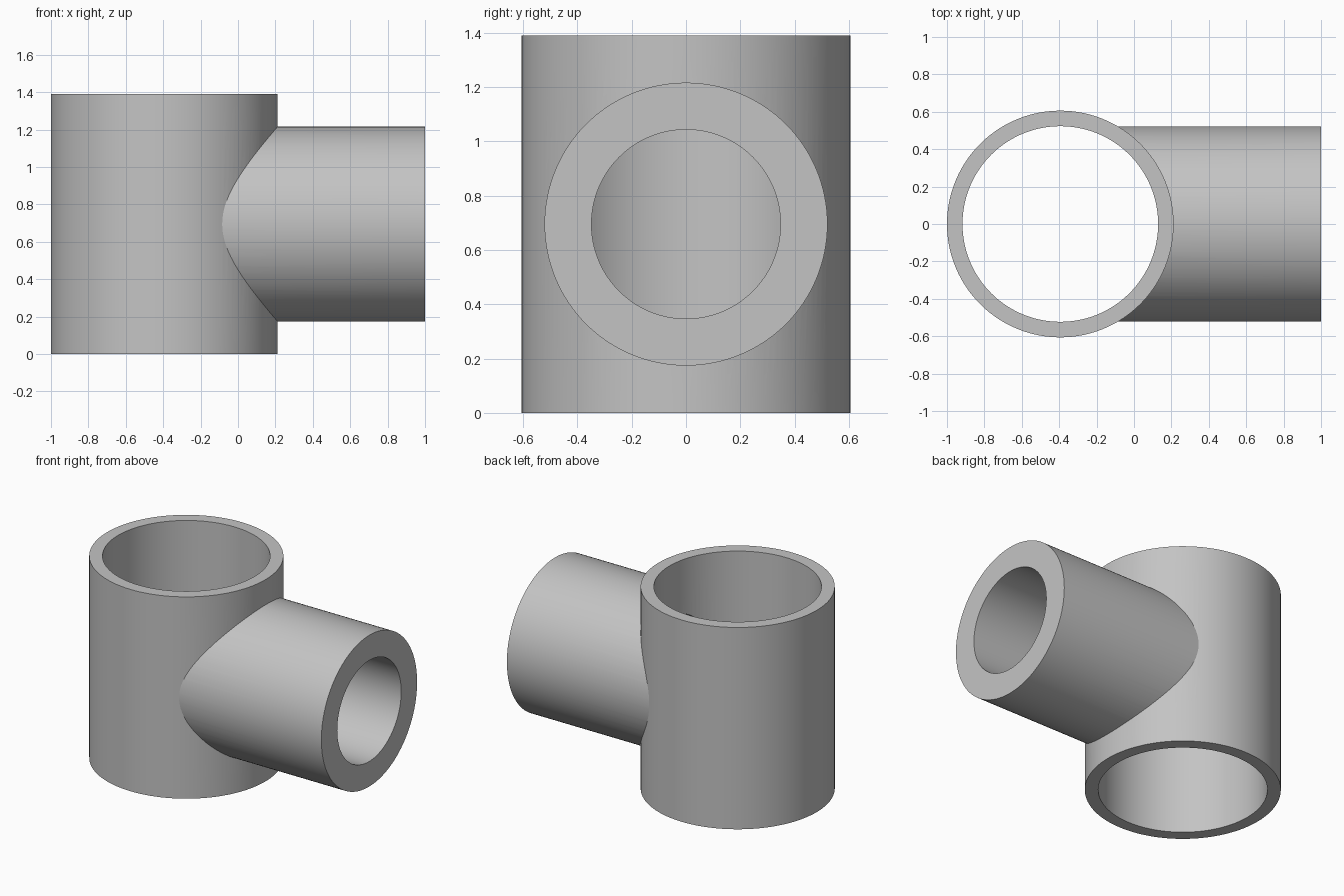
import bpy
import math

default = bpy.data.objects.get("Cube")
if default:
    bpy.data.objects.remove(default, do_unlink=True)

# Main dimensions
HEIGHT = 1.39
MAIN_X, MAIN_OUTER, MAIN_INNER = -0.394, 0.606, 0.523
BRANCH_OUTER, BRANCH_INNER = 0.521, 0.348
END_X = 1.0
MID_Z = HEIGHT / 2

grey = bpy.data.materials.new("plain grey")
grey.use_nodes = True
color = (0.55, 0.55, 0.55, 1)
grey.diffuse_color = color
grey.node_tree.nodes["Principled BSDF"].inputs["Base Color"].default_value = color


def upright(name, radius, height):
    """Cylinder standing on the main tube axis."""
    bpy.ops.mesh.primitive_cylinder_add(
        vertices=128, radius=radius, depth=height, location=(MAIN_X, 0, MID_Z))
    return finish(name)


def sideways(name, radius, end):
    """Cylinder running from the main tube axis out to x = end."""
    bpy.ops.mesh.primitive_cylinder_add(
        vertices=128, radius=radius, depth=end - MAIN_X,
        location=((end + MAIN_X) / 2, 0, MID_Z), rotation=(0, math.pi / 2, 0))
    return finish(name)


def finish(name):
    obj = bpy.context.object
    obj.name = name
    obj.data.materials.append(grey)
    return obj


def combine(target, tool, operation):
    """Apply a boolean and discard the tool object."""
    tool.hide_render = True
    mod = target.modifiers.new(operation.lower(), "BOOLEAN")
    mod.operation = operation
    mod.solver = "EXACT"
    mod.object = tool
    bpy.context.view_layer.objects.active = target
    bpy.ops.object.modifier_apply(modifier=mod.name)
    bpy.data.objects.remove(tool, do_unlink=True)


# Solid tee body, then the two bores cut through it
tee = upright("pipe_tee", MAIN_OUTER, HEIGHT)
combine(tee, sideways("branch", BRANCH_OUTER, END_X), "UNION")
combine(tee, upright("main_bore", MAIN_INNER, HEIGHT + 0.2), "DIFFERENCE")
combine(tee, sideways("branch_bore", BRANCH_INNER, END_X + 0.1), "DIFFERENCE")

# Smooth walls with crisp rims and junction
bpy.ops.object.select_all(action="DESELECT")
tee.select_set(True)
bpy.context.view_layer.objects.active = tee
bpy.ops.object.shade_smooth_by_angle(angle=math.radians(25))
